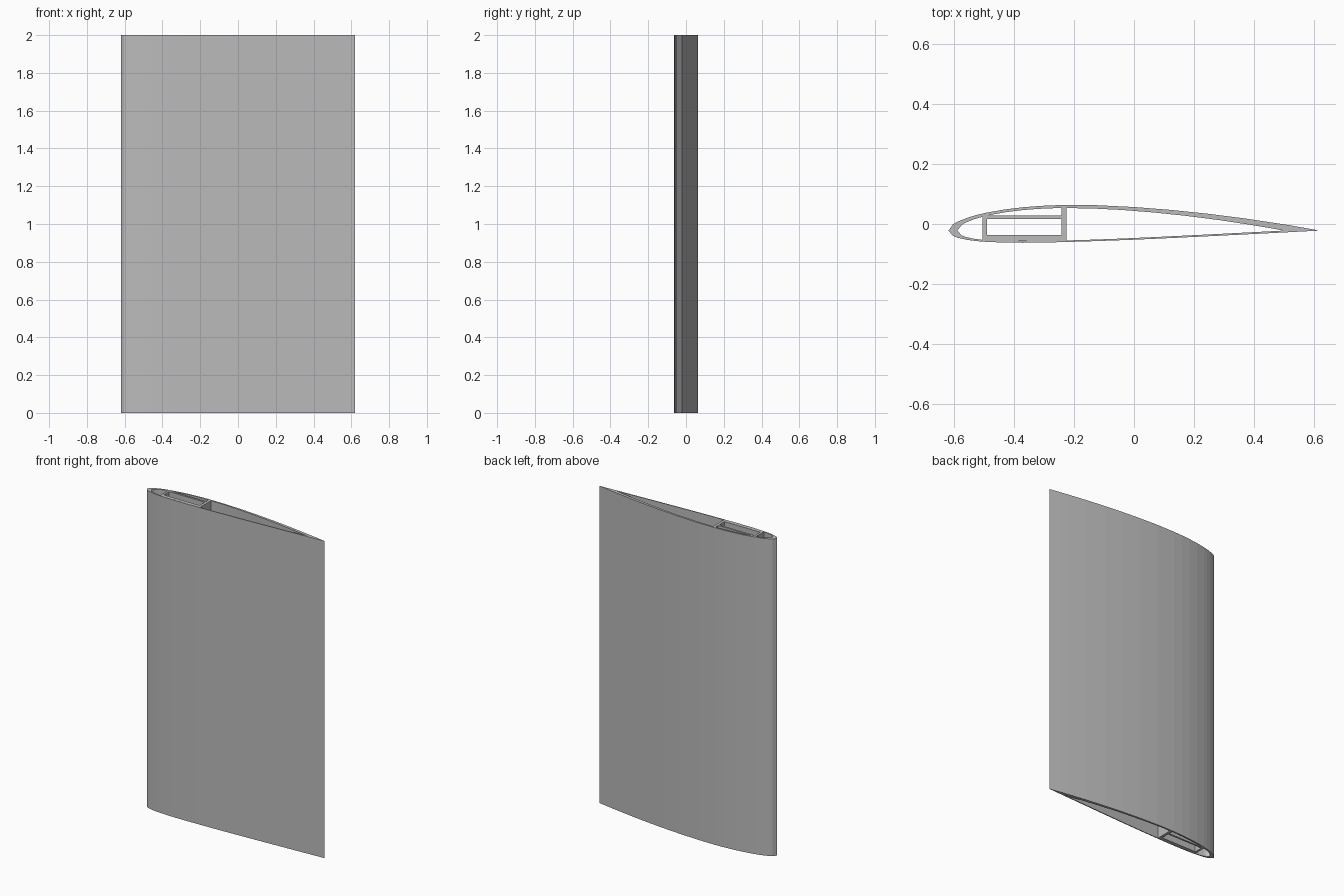
import bpy
import bmesh
from math import sqrt

cube = bpy.data.objects.get("Cube")
if cube:
    bpy.data.objects.remove(cube, do_unlink=True)

CHORD, SPAN = 1.24, 2.0
CHORD_Y = -0.022            # height of the straight chord line
THICK, CAMBER, CAMBER_POS = 0.1, 0.02, 0.4
STATIONS = [0.0125, 0.025, 0.05, 0.075, 0.1, 0.15, 0.2, 0.25, 0.3,
            0.4, 0.5, 0.6, 0.7, 0.8, 0.9, 0.95]

grey = bpy.data.materials.new("plain grey")
grey.use_nodes = True
grey.diffuse_color = (0.5, 0.5, 0.5, 1)
grey.node_tree.nodes["Principled BSDF"].inputs["Base Color"].default_value = (0.5, 0.5, 0.5, 1)


def surface(t, side):
    """Height of a cambered airfoil of unit chord; side is +1 upper, -1 lower."""
    half = 5 * THICK * (0.2969 * sqrt(t) - 0.126 * t - 0.3516 * t**2
                        + 0.2843 * t**3 - 0.1036 * t**4)
    p = CAMBER_POS
    if t < p:
        mean = CAMBER / p**2 * (2 * p * t - t * t)
    else:
        mean = CAMBER / (1 - p)**2 * (1 - 2 * p + 2 * p * t - t * t)
    return mean + side * half


def airfoil(lead_x, chord):
    """Closed loop, counter-clockwise from the trailing edge over the top."""
    def point(t, side):
        return (lead_x + t * chord, CHORD_Y + surface(t, side) * chord)
    return ([(lead_x + chord, CHORD_Y)]
            + [point(t, 1) for t in reversed(STATIONS)]
            + [(lead_x, CHORD_Y)]
            + [point(t, -1) for t in STATIONS])


def rectangle(x0, x1, y0, y1):
    return [(x1, y0), (x1, y1), (x0, y1), (x0, y0)]


def tube(name, outer, inner):
    """Extrude the band between two matching loops along the span."""
    bm = bmesh.new()
    rings = [[bm.verts.new((x, y, z)) for x, y in loop]
             for z in (0, SPAN) for loop in (outer, inner)]
    ob, ib, ot, it = rings
    n = len(outer)
    for i in range(n):
        j = (i + 1) % n
        for a, b in ((ob, ot), (ot, it), (it, ib), (ib, ob)):
            bm.faces.new((a[i], a[j], b[j], b[i]))
    finish(name, bm)


def slab(name, loop):
    """Extrude a solid profile along the span."""
    bm = bmesh.new()
    face = bm.faces.new([bm.verts.new((x, y, 0)) for x, y in loop])
    top = bmesh.ops.extrude_face_region(bm, geom=[face])["geom"]
    bmesh.ops.translate(bm, vec=(0, 0, SPAN),
                        verts=[v for v in top if isinstance(v, bmesh.types.BMVert)])
    finish(name, bm)


def finish(name, bm):
    bmesh.ops.recalc_face_normals(bm, faces=bm.faces)
    mesh = bpy.data.meshes.new(name)
    bm.to_mesh(mesh)
    bm.free()
    mesh.materials.append(grey)
    bpy.context.collection.objects.link(bpy.data.objects.new(name, mesh))


# Hollow wing skin, thicker at the nose and tail
tube("wing_skin", airfoil(-CHORD / 2, CHORD), airfoil(-0.59, 1.09))

# Box spar along the span
tube("box_spar", rectangle(-0.506, -0.226, -0.057, 0.028),
     rectangle(-0.492, -0.243, -0.036, 0.016))

# Web joining the rear of the spar to the upper skin
slab("spar_web", rectangle(-0.243, -0.226, 0.028, 0.058))
